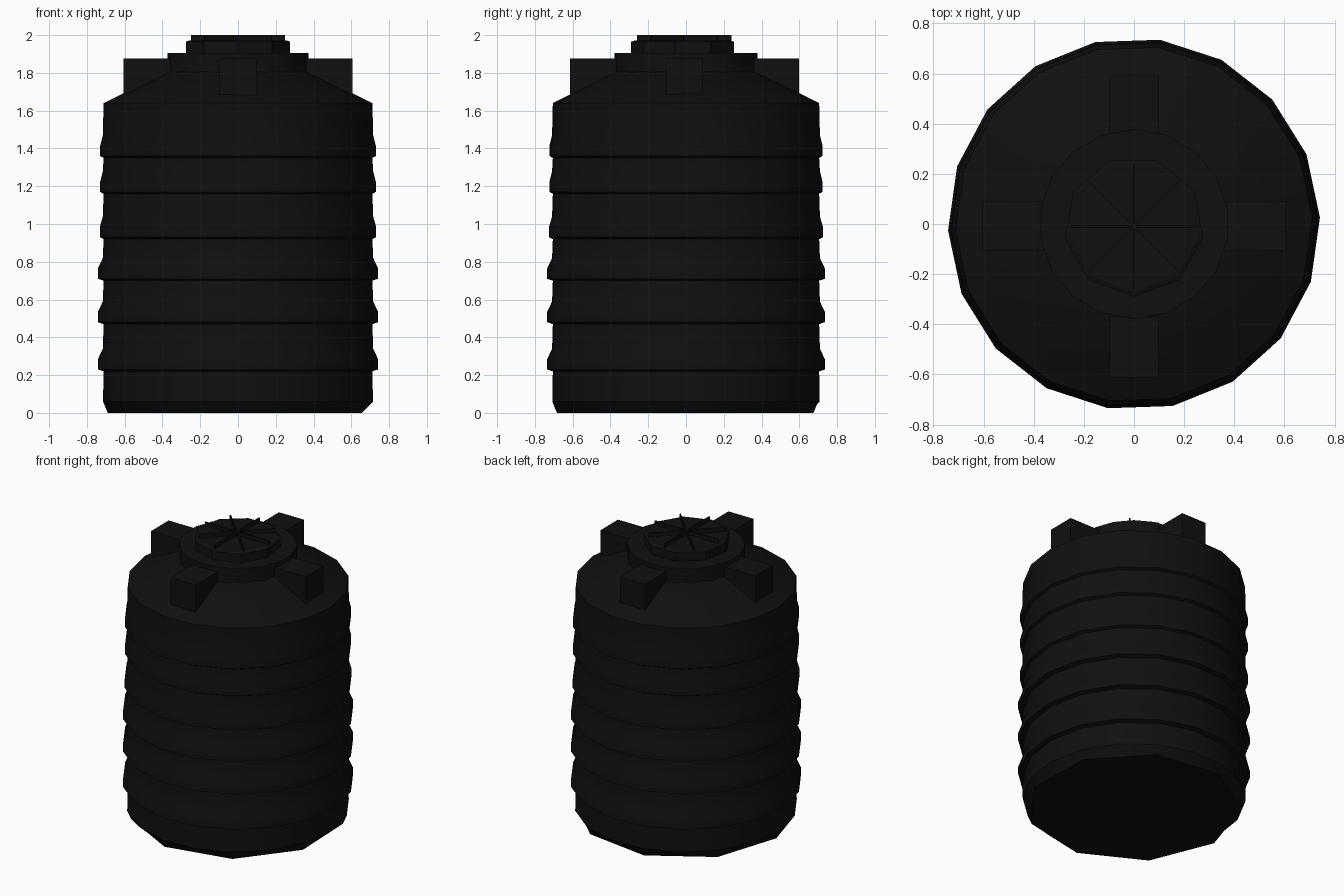
import bpy, bmesh, math
from mathutils import Matrix

if "Cube" in bpy.data.objects:
    bpy.data.objects.remove(bpy.data.objects["Cube"])

black = bpy.data.materials.new("black plastic")
black.diffuse_color = (0.005, 0.005, 0.005, 1)
black.use_nodes = True
black.node_tree.nodes["Principled BSDF"].inputs["Base Color"].default_value = black.diffuse_color


def add_object(name, bm, smooth=None):
    bmesh.ops.recalc_face_normals(bm, faces=bm.faces)
    mesh = bpy.data.meshes.new(name)
    bm.to_mesh(mesh)
    bm.free()
    mesh.materials.append(black)
    ob = bpy.data.objects.new(name, mesh)
    bpy.context.collection.objects.link(ob)
    if smooth:
        bpy.ops.object.select_all(action='DESELECT')
        bpy.context.view_layer.objects.active = ob
        ob.select_set(True)
        bpy.ops.object.shade_smooth_by_angle(angle=math.radians(smooth))
    return ob


def lathe(name, profile, sides, phase=0, cy=0, coarse=0, smooth=None):
    """Spin (radius, z) points; the first `coarse` rings get half the sides."""
    bm = bmesh.new()
    rings = []
    for k, (r, z) in enumerate(profile):
        ring = []
        for i in range(sides):
            a = math.radians(phase) + 2 * math.pi * i / sides
            rr = r * math.cos(2 * math.pi / sides) if k < coarse and i % 2 else r
            ring.append(bm.verts.new((rr * math.cos(a), cy + rr * math.sin(a), z)))
        rings.append(ring)
    for lo, hi in zip(rings, rings[1:]):
        for i in range(sides):
            j = (i + 1) % sides
            bm.faces.new((lo[i], lo[j], hi[j], hi[i]))
    bm.faces.new(rings[0][::-1])
    bm.faces.new(rings[-1])
    return add_object(name, bm, smooth)


def box(name, size, centre, angle=0, cy=0):
    bm = bmesh.new()
    m = (Matrix.Translation((0, cy, 0)) @ Matrix.Rotation(angle, 4, 'Z')
         @ Matrix.Translation(centre) @ Matrix.Diagonal((*size, 1)))
    bmesh.ops.create_cube(bm, size=1, matrix=m)
    return add_object(name, bm)


# Ribbed tank body with chamfered foot and sloping shoulder
profile = [(0.69, 0), (0.715, 0.06)]
for z, r in ((0.23, 0.742), (0.48, 0.742), (0.71, 0.742),
             (0.93, 0.732), (1.17, 0.73), (1.36, 0.73)):
    profile += [(0.712, z - 0.01), (r, z), (r, z + 0.055), (0.716, z + 0.11)]
profile += [(0.712, 1.64), (0.6, 1.695), (0.37, 1.81)]
lathe("tank_body", profile, 18, phase=22, coarse=1, smooth=35)

# Neck collar and screw lid
lathe("neck_collar", [(0.378, 1.78), (0.378, 1.905)], 18, phase=10, smooth=35)
lathe("lid", [(0.28, 1.89), (0.28, 1.965), (0.26, 1.972)], 9, phase=30, cy=-0.01)

# Thin radial fins on the lid
for i in range(4):
    box("lid_fin", (0.5, 0.008, 0.04), (0, 0, 1.98), i * math.pi / 4, cy=-0.01)

# Four lifting lugs on the shoulder
for i in range(4):
    box("lifting_lug", (0.245, 0.195, 0.205), (0.4825, 0, 1.7725),
        i * math.pi / 2, cy=-0.008)
